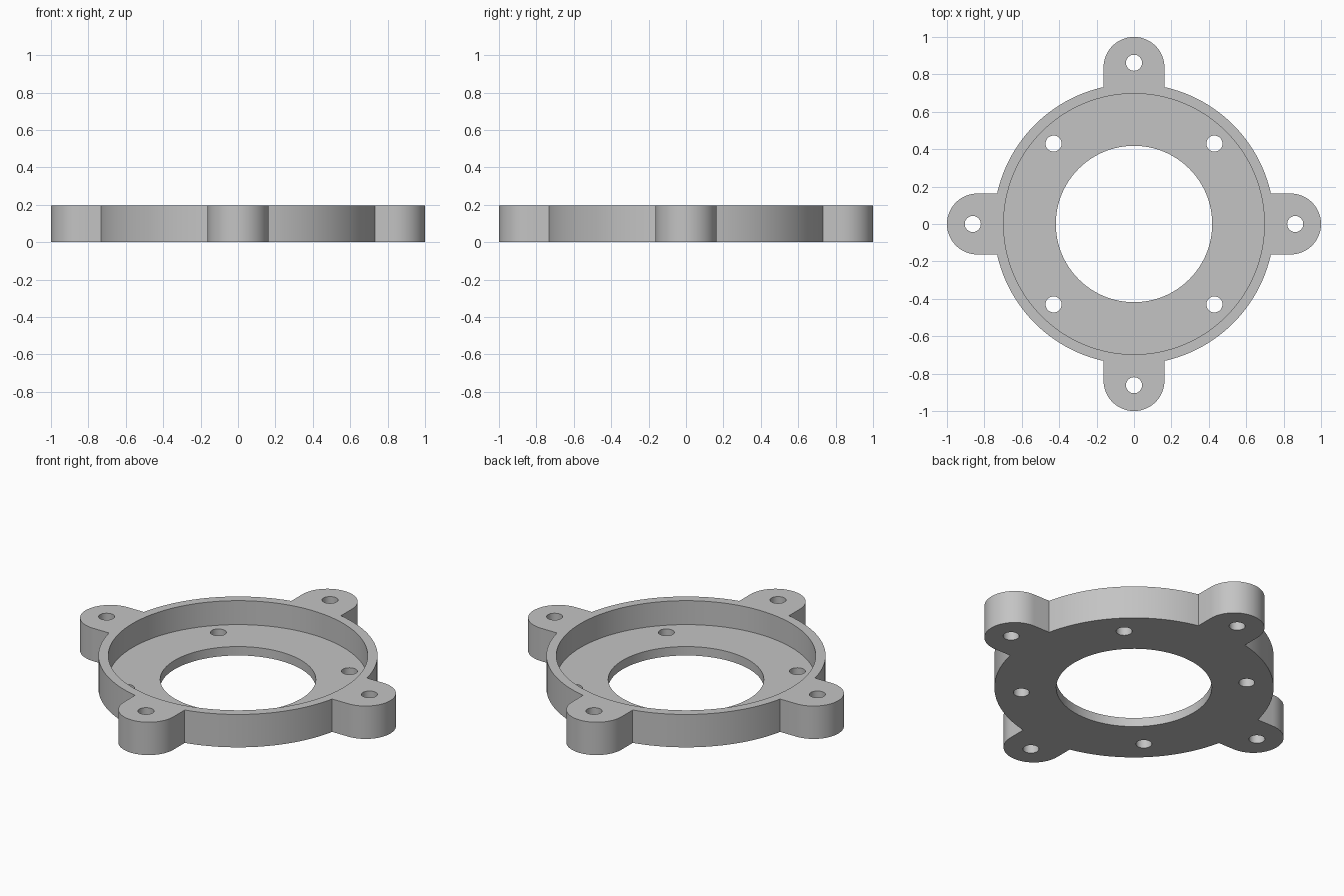
import bpy
import bmesh
from math import pi, sin, cos, asin, radians
from mathutils import Matrix, Vector

cube = bpy.data.objects.get("Cube")
if cube:
    bpy.data.objects.remove(cube, do_unlink=True)

HEIGHT, FLOOR = 0.195, 0.053
BODY_R, RECESS_R, BORE_R = 0.75, 0.697, 0.418
EAR_R, HOLE_R = 0.163, 0.043
EAR_HOLE, PLATE_HOLE = 0.862, 0.608   # distances of the holes from the axis

grey = bpy.data.materials.new("grey_metal")
grey.use_nodes = True
grey.diffuse_color = (0.55, 0.55, 0.55, 1)
grey.node_tree.nodes["Principled BSDF"].inputs["Base Color"].default_value = grey.diffuse_color


def make_object(name, bm):
    bmesh.ops.recalc_face_normals(bm, faces=bm.faces)
    mesh = bpy.data.meshes.new(name)
    bm.to_mesh(mesh)
    bm.free()
    mesh.materials.append(grey)
    obj = bpy.data.objects.new(name, mesh)
    bpy.context.collection.objects.link(obj)
    return obj


def add_cylinder(bm, x, y, bottom, top, radius, sides):
    bmesh.ops.create_cone(bm, cap_ends=True, segments=sides, radius1=radius, radius2=radius,
                          depth=top - bottom, matrix=Matrix.Translation((x, y, (bottom + top) / 2)))


def arc(center_x, radius, start, end, steps):
    return [Vector((center_x + radius * cos(a), radius * sin(a), 0))
            for a in (start + (end - start) * i / steps for i in range(steps + 1))]


# Outline: a rounded ear followed by a quarter of the body circle, four times
join = asin(EAR_R / BODY_R)
quarter = arc(1 - EAR_R, EAR_R, -pi / 2, pi / 2, 32) + arc(0, BODY_R, join, pi / 2 - join, 32)
bm = bmesh.new()
verts = [bm.verts.new(Matrix.Rotation(k * pi / 2, 3, 'Z') @ p) for k in range(4) for p in quarter]
face = bm.faces.new(verts)
side = bmesh.ops.extrude_face_region(bm, geom=[face])
bmesh.ops.translate(bm, vec=(0, 0, HEIGHT),
                    verts=[v for v in side["geom"] if isinstance(v, bmesh.types.BMVert)])
flange = make_object("mounting_flange", bm)

# Cutter for the round recess
bm = bmesh.new()
add_cylinder(bm, 0, 0, FLOOR, HEIGHT + 0.1, RECESS_R, 128)
recess = make_object("recess_cutter", bm)

# Cutter for the centre bore, the ear holes and the floor holes
bm = bmesh.new()
add_cylinder(bm, 0, 0, -0.1, HEIGHT + 0.2, BORE_R, 128)
for k in range(8):
    distance = PLATE_HOLE if k % 2 else EAR_HOLE
    a = k * pi / 4
    add_cylinder(bm, distance * cos(a), distance * sin(a), -0.1, HEIGHT + 0.2, HOLE_R, 32)
holes = make_object("hole_cutter", bm)

# Cut, then apply and drop the cutters
bpy.ops.object.select_all(action='DESELECT')
flange.select_set(True)
bpy.context.view_layer.objects.active = flange
for cutter in (recess, holes):
    cutter.hide_render = True
    mod = flange.modifiers.new(cutter.name, 'BOOLEAN')
    mod.operation = 'DIFFERENCE'
    mod.solver = 'EXACT'
    mod.object = cutter
    bpy.ops.object.modifier_apply(modifier=mod.name)
    bpy.data.objects.remove(cutter, do_unlink=True)

bpy.ops.object.shade_smooth_by_angle(angle=radians(20))
